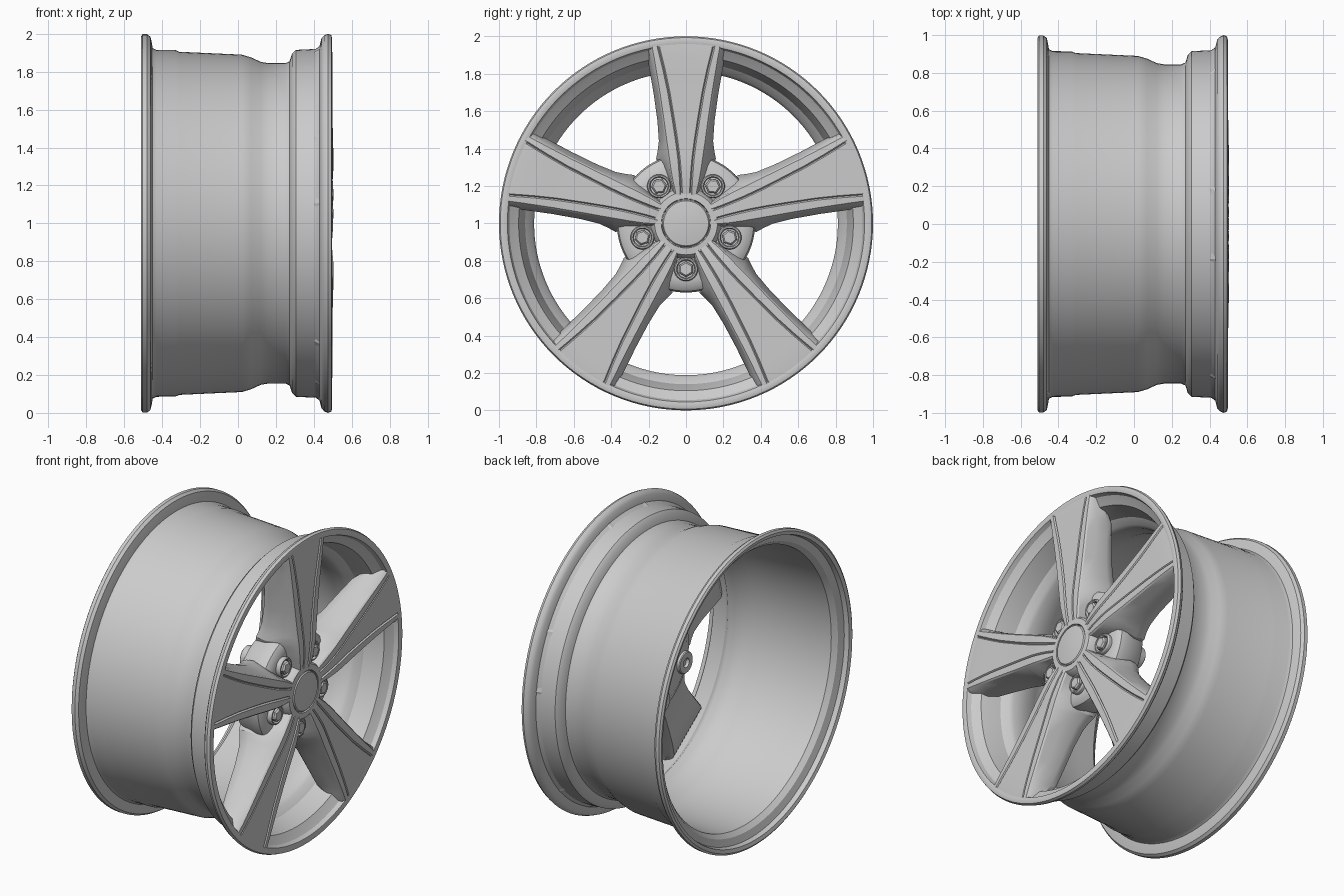
import bpy, bmesh
from math import sin, cos, pi, sqrt, radians

if "Cube" in bpy.data.objects:
    bpy.data.objects.remove(bpy.data.objects["Cube"])

CENTRE = (0, 0, 1)          # wheel axle runs along x through this point


def finish(bm, name, angle=30):
    bmesh.ops.recalc_face_normals(bm, faces=bm.faces)
    me = bpy.data.meshes.new(name)
    bm.to_mesh(me)
    bm.free()
    ob = bpy.data.objects.new(name, me)
    bpy.context.collection.objects.link(ob)
    ob.location = CENTRE
    bpy.ops.object.select_all(action='DESELECT')
    ob.select_set(True)
    bpy.context.view_layer.objects.active = ob
    bpy.ops.object.shade_smooth_by_angle(angle=radians(angle))
    return ob


def lathe(bm, profile, n, closed=True, cz=0.0):
    """Revolve (x, radius) points around x, offset cz along z."""
    rings = []
    for x, r in profile:
        if r < 1e-6:
            rings.append([bm.verts.new((x, 0, cz))] * n)
        else:
            rings.append([bm.verts.new((x, r * sin(2 * pi * i / n), cz + r * cos(2 * pi * i / n)))
                          for i in range(n)])
    pairs = list(zip(rings, rings[1:]))
    if closed:
        pairs.append((rings[-1], rings[0]))
    for a, b in pairs:
        for i in range(n):
            j = (i + 1) % n
            quad = list(dict.fromkeys([a[i], a[j], b[j], b[i]]))
            if len(quad) > 2:
                bm.faces.new(quad)


def around(ob, start=0.0):
    """Five linked copies around the axle."""
    base = ob.name
    for k in range(5):
        c = ob if k == 0 else ob.copy()
        if k:
            bpy.context.collection.objects.link(c)
        c.name = f"{base}_{k + 1}"
        c.rotation_euler = (radians(start + 72 * k), 0, 0)


# Rim barrel: outer skin front-to-back, then inner skin
rim = [(-.512, .985), (-.503, .998), (-.48, .998), (-.462, .985), (-.455, .955), (-.45, .925),
       (-.43, .915), (-.33, .914), (-.31, .905), (.02, .89), (.07, .875), (.12, .852), (.16, .845),
       (.25, .845), (.272, .855), (.285, .895), (.305, .915), (.41, .92), (.43, .935),
       (.44, .975), (.455, .992), (.475, 1.0), (.492, .993), (.497, .975), (.492, .955),
       (.465, .945), (.45, .925), (.43, .895), (.37, .875), (.31, .86), (.275, .825), (.25, .812),
       (.15, .812), (.08, .835), (.02, .858), (-.3, .878), (-.43, .885), (-.46, .91),
       (-.475, .955), (-.505, .962)]
bm = bmesh.new()
lathe(bm, rim, 128)
finish(bm, "rim_barrel")

# Hub plate with raised centre boss
bm = bmesh.new()
lathe(bm, [(.18, .11), (.18, .27), (.21, .33), (.25, .352), (.36, .37), (.395, .362), (.412, .34),
           (.42, .30), (.42, .19), (.475, .178), (.488, .168), (.49, .132), (.47, .128), (.47, .11)], 80)
finish(bm, "hub_plate")

# Domed centre cap
bm = bmesh.new()
lathe(bm, [(.42, 0), (.42, .126), (.485, .126), (.492, .12), (.497, .08), (.50, .04), (.501, 0)], 48, False)
finish(bm, "centre_cap")

# Spoke stations: distance, wedge half width, face half width, base half width, front x, back x
stations = [(.10, .018, .050, .060, .485, .22), (.16, .019, .062, .080, .495, .20),
            (.22, .021, .076, .105, .503, .20), (.30, .027, .090, .140, .508, .21),
            (.345, .031, .096, .160, .508, .23), (.385, .036, .102, .152, .507, .245),
            (.44, .043, .110, .145, .505, .26), (.55, .060, .125, .153, .503, .28),
            (.70, .085, .147, .174, .502, .30), (.82, .110, .166, .194, .502, .32),
            (.89, .126, .177, .204, .502, .36), (.95, .140, .187, .205, .500, .45),
            (.985, .146, .192, .202, .497, .46), (.996, .147, .193, .200, .488, .468)]
bm = bmesh.new()
loops = []
for s, w, f, b, xf, xb in stations:
    h = xf - xb
    half = [(w, xf - .006), (w + .006, xf - .014), (w + .013, xf - .004), (f - .008, xf - .006),
            (f, xf - .015), (f + (b - f) * .55, xf - .35 * h), (b, xf - .72 * h),
            (b - .006, xb + .1 * h), (b - .02, xb)]
    sect = [(0, xf - .006)] + half + [(-t, x) for t, x in reversed(half)]
    # outer stations follow the circle of the rim
    k = min(max((s - .75) / .2, 0), 1)
    loops.append([bm.verts.new((x, t, s + k * (sqrt(s * s - t * t) - s) if k else s)) for t, x in sect])
for a, c in zip(loops, loops[1:]):
    for i in range(len(a)):
        j = (i + 1) % len(a)
        bm.faces.new((a[i], a[j], c[j], c[i]))
bm.faces.new(loops[0])
bm.faces.new(loops[-1])
around(finish(bm, "spoke", 25))

# Bolt seats: round collars between the spokes
bm = bmesh.new()
lathe(bm, [(.38, .064), (.44, .064), (.448, .059), (.448, .052), (.44, .047), (.38, .047)], 32, True, .245)
around(finish(bm, "bolt_seat"), 36)

# Hexagonal wheel bolts with a chamfered head
bm = bmesh.new()
lathe(bm, [(.38, 0), (.38, .042), (.45, .042), (.46, .033), (.46, 0)], 6, False, .245)
around(finish(bm, "wheel_bolt"), 36)

# Rear mounting pads behind each bolt
bm = bmesh.new()
lathe(bm, [(.25, .075), (.165, .07), (.16, .065), (.16, .03), (.25, .03)], 32, True, .245)
around(finish(bm, "mounting_pad"), 36)
